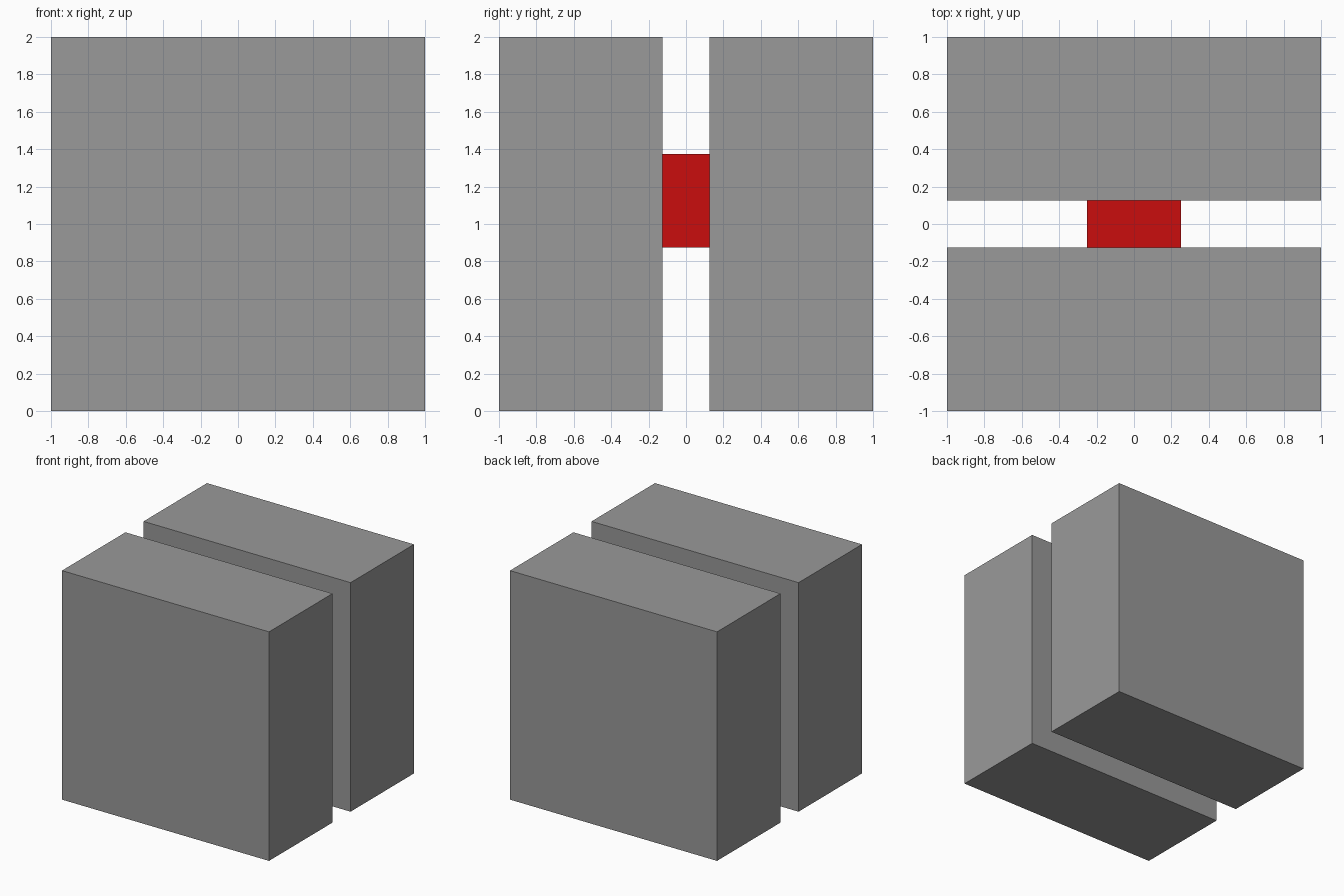
import bpy

if "Cube" in bpy.data.objects:
    bpy.data.objects.remove(bpy.data.objects["Cube"])


def make_material(name, color):
    mat = bpy.data.materials.new(name)
    mat.diffuse_color = (*color, 1.0)
    mat.use_nodes = True
    mat.node_tree.nodes["Principled BSDF"].inputs["Base Color"].default_value = mat.diffuse_color
    return mat


def add_box(name, low, high, mat):
    """Axis-aligned box spanning two opposite corners."""
    center = [(a + b) / 2 for a, b in zip(low, high)]
    bpy.ops.mesh.primitive_cube_add(size=1, location=center)
    obj = bpy.context.object
    obj.name = name
    obj.scale = [b - a for a, b in zip(low, high)]
    bpy.ops.object.transform_apply(location=False, rotation=False, scale=True)
    obj.data.materials.append(mat)
    return obj


grey = make_material("grey", (0.32, 0.32, 0.32))
red = make_material("red", (0.59, 0.004, 0.004))

GAP = 0.125  # half the width of the slot between the slabs

# Two thick slabs, front and back
add_box("front_slab", (-1, -1, 0), (1, -GAP, 2), grey)
add_box("back_slab", (-1, GAP, 0), (1, 1, 2), grey)

# Red block bridging the slot
add_box("connector_block", (-0.25, -GAP, 0.875), (0.25, GAP, 1.375), red)
